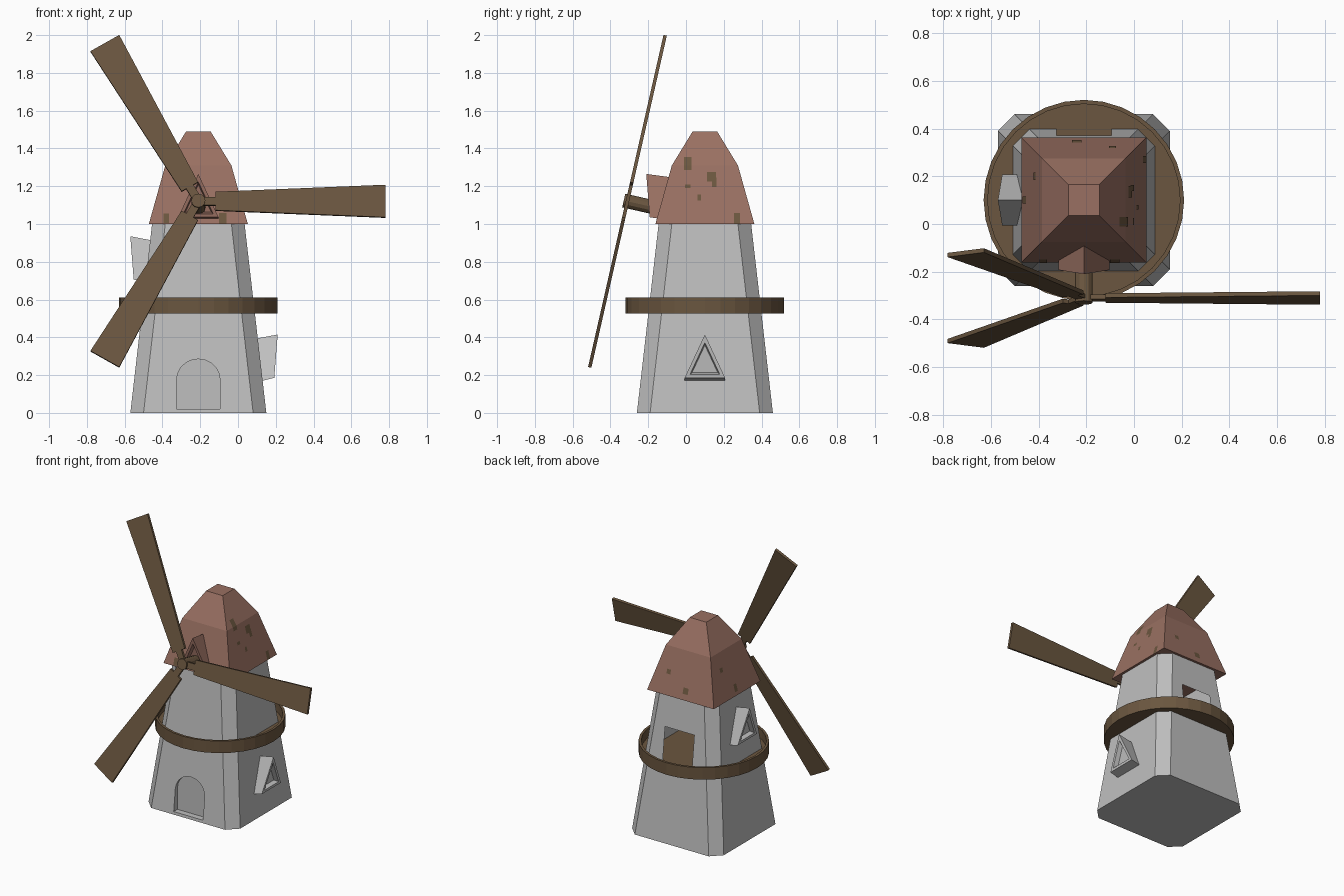
import bpy, bmesh, math
from mathutils import Matrix, Vector

if "Cube" in bpy.data.objects:
    bpy.data.objects.remove(bpy.data.objects["Cube"])

CX, CY = -0.21, 0.10          # tower axis
FRONT, RIGHT, BACK, LEFT = 0, 90, 180, -90


def material(name, rgb):
    m = bpy.data.materials.new(name)
    m.diffuse_color = (*rgb, 1)
    m.use_nodes = True
    m.node_tree.nodes["Principled BSDF"].inputs["Base Color"].default_value = m.diffuse_color
    return m


STONE = material("grey stone", (0.52, 0.52, 0.52))
ROOF = material("red brown roof", (0.32, 0.162, 0.122))
WOOD = material("brown wood", (0.145, 0.093, 0.05))
MOSS = material("olive patches", (0.15, 0.095, 0.05))


def finish(bm, name, mat):
    bmesh.ops.remove_doubles(bm, verts=bm.verts, dist=0.0004)
    bmesh.ops.recalc_face_normals(bm, faces=bm.faces)
    me = bpy.data.meshes.new(name)
    bm.to_mesh(me)
    bm.free()
    me.materials.append(mat)
    ob = bpy.data.objects.new(name, me)
    bpy.context.collection.objects.link(ob)
    return ob


def side(deg):
    """Frame of one tower side: local points are (across, -outward, up)."""
    return Matrix.Translation((CX, CY, 0)) @ Matrix.Rotation(math.radians(deg), 4, 'Z')


def face(bm, M, pts):
    """Face from (across, outward, up) points."""
    return bm.faces.new([bm.verts.new(M @ Vector((u, -r, z))) for u, r, z in pts])


def loft(bm, rings):
    rows = [[bm.verts.new(p) for p in ring] for ring in rings]
    for a, b in zip(rows, rows[1:]):
        for i in range(len(a)):
            j = (i + 1) % len(a)
            bm.faces.new((a[i], a[j], b[j], b[i]))
    bm.faces.new(rows[0][::-1])
    bm.faces.new(rows[-1])


# ---- tower: tapered square with cut corners, arched door recess, rear doorway
SLOPE = 0.115
wall = lambda z: 0.36 - SLOPE * z
flat = lambda z: 0.29 - SLOPE * z
arch = [(-0.115, 0.02)] + [(-0.115 * math.cos(math.pi * i / 10),
                            0.175 + 0.11 * math.sin(math.pi * i / 10))
                           for i in range(11)] + [(0.115, 0.02)]
doorway = [(-0.115, 0.545), (-0.115, 0.78), (0.115, 0.78), (0.115, 0.545)]

bm = bmesh.new()
for deg in (FRONT, RIGHT, BACK, LEFT):
    M = side(deg)
    notch = {FRONT: arch, BACK: doorway}.get(deg, [])
    z0 = notch[0][1] if notch else 0.0
    on_wall = lambda pts: [(u, wall(z), z) for u, z in pts]
    hole = on_wall(notch)
    if notch:
        face(bm, M, on_wall([(-flat(0), 0), (flat(0), 0), (flat(z0), z0),
                             notch[-1], notch[0], (-flat(z0), z0)]))
    face(bm, M, on_wall([(-flat(z0), z0)]) + hole + on_wall(
        [(flat(z0), z0), (flat(1), 1), (-flat(1), 1)]))
    # cut corner
    if z0:
        left_zs = [z0]
    face(bm, M, [(flat(0), wall(0), 0), (wall(0), flat(0), 0),
                 (wall(1), flat(1), 1), (flat(1), wall(1), 1)])
    # recessed front door
    if deg == FRONT:
        deep = [(u, 0.315, z) for u, _, z in hole]
        face(bm, M, deep)
        for i in range(len(hole)):
            j = (i + 1) % len(hole)
            if hole[i] != hole[j]:
                face(bm, M, [hole[i], hole[j], deep[j], deep[i]])
f, w = flat(0), wall(0)
face(bm, side(0), [(-f, w, 0), (f, w, 0), (w, f, 0), (w, -f, 0),
                   (f, -w, 0), (-f, -w, 0), (-w, -f, 0), (-w, f, 0)])
finish(bm, "tower", STONE)

# ---- roof: square cap in two slopes
bm = bmesh.new()
loft(bm, [[(CX + sx * h, CY + sy * h, z) for sx, sy in ((-1, -1), (1, -1), (1, 1), (-1, 1))]
          for h, z in ((0.262, 1.0), (0.175, 1.31), (0.065, 1.49))])
finish(bm, "roof", ROOF)


# ---- triangular windows
def window(name, deg, lift, mat, push=0.0, sink=0.0):
    M = side(deg)
    off = push - SLOPE * lift
    outer = [(-0.107, 0.402, 0.186), (0.107, 0.402, 0.186), (0, 0.42, 0.415)]
    inner = [(-0.107, 0.32 - sink, 0.165), (0.107, 0.32 - sink, 0.165), (0, 0.30 - sink, 0.392)]
    outer, inner = ([(u, r + off, z + lift) for u, r, z in t] for t in (outer, inner))
    bm = bmesh.new()
    pane = face(bm, M, outer)
    face(bm, M, inner[::-1])
    for i in range(3):
        j = (i + 1) % 3
        face(bm, M, [outer[j], outer[i], inner[i], inner[j]])
    bmesh.ops.remove_doubles(bm, verts=bm.verts, dist=0.0004)
    bmesh.ops.recalc_face_normals(bm, faces=bm.faces)
    bmesh.ops.inset_region(bm, faces=[pane], thickness=0.018, use_even_offset=True)
    bmesh.ops.inset_region(bm, faces=[pane], thickness=0.007, depth=-0.03, use_even_offset=True)
    finish(bm, name, mat)


window("right_window", RIGHT, 0.0, STONE)
window("left_window", LEFT, 0.52, STONE)
window("roof_window", FRONT, 0.85, ROOF, push=-0.012, sink=0.05)

# ---- gallery: round floor with a low rim
N = 32
bm = bmesh.new()
loft(bm, [[(CX + r * math.cos(2 * math.pi * i / N), CY + r * math.sin(2 * math.pi * i / N), z)
           for i in range(N)]
          for r, z in ((0.42, 0.525), (0.42, 0.61), (0.403, 0.61), (0.403, 0.545))])
finish(bm, "gallery", WOOD)

# ---- sails: three tapered blades on a tilted axle
TILT = math.radians(-12.8)
HUB = Matrix.Translation((CX, -0.31, 1.12)) @ Matrix.Rotation(TILT, 4, 'X')


def blade(bm, M, x0, w0, x1, w1, t):
    a, b = ([M @ Vector((x, y, z)) for y, z in ((-t, -w), (t, -w), (t, w), (-t, w))]
            for x, w in ((x0, w0), (x1, w1)))
    loft(bm, [a, b])


bm = bmesh.new()
for k in range(3):
    M = HUB @ Matrix.Rotation(math.radians(120 * k), 4, 'Y')
    blade(bm, M, 0.0, 0.022, 0.10, 0.022, 0.009)
    blade(bm, M, 0.09, 0.05, 0.99, 0.088, 0.009)
finish(bm, "sails", WOOD)

bm = bmesh.new()
loft(bm, [[HUB @ Vector((0.037 * math.cos(a), y, 0.037 * math.sin(a)))
           for a in (2 * math.pi * i / 12 for i in range(12))] for y in (-0.02, 0.17)])
finish(bm, "axle", WOOD)

# ---- worn patches on the roof: side, across, height, width, tall
patches = [
    (RIGHT, -0.09, 1.32, 0.04, 0.07), (RIGHT, 0.035, 1.25, 0.05, 0.05),
    (RIGHT, 0.05, 1.22, 0.025, 0.05), (RIGHT, 0.17, 1.03, 0.03, 0.055),
    (RIGHT, -0.09, 1.2, 0.03, 0.02), (RIGHT, -0.03, 1.14, 0.02, 0.03),
    (FRONT, -0.17, 1.03, 0.03, 0.05), (FRONT, 0.13, 1.03, 0.04, 0.055),
    (BACK, 0.03, 1.06, 0.04, 0.04), (BACK, -0.12, 1.15, 0.03, 0.03),
    (LEFT, 0.0, 1.05, 0.03, 0.05), (LEFT, -0.1, 1.2, 0.03, 0.03),
]
roof_r = lambda z: 0.264 - 0.281 * (z - 1) if z < 1.31 else 0.177 - 0.611 * (z - 1.31)
bm = bmesh.new()
for deg, u, z, w, h in patches:
    lo, hi = z - h / 2, z + h / 2
    for a, b in ((lo, min(hi, 1.31)), (max(lo, 1.31), hi)):
        if b > a:
            face(bm, side(deg), [(u - w / 2, roof_r(a), a), (u + w / 2, roof_r(a), a),
                                 (u + w / 2, roof_r(b), b), (u - w / 2, roof_r(b), b)])
ob = finish(bm, "roof_patches", MOSS)
# make sure loose plates face away from the axis
for p in ob.data.polygons:
    if p.normal.dot(p.center - Vector((CX, CY, 1.0))) < 0:
        p.flip()
